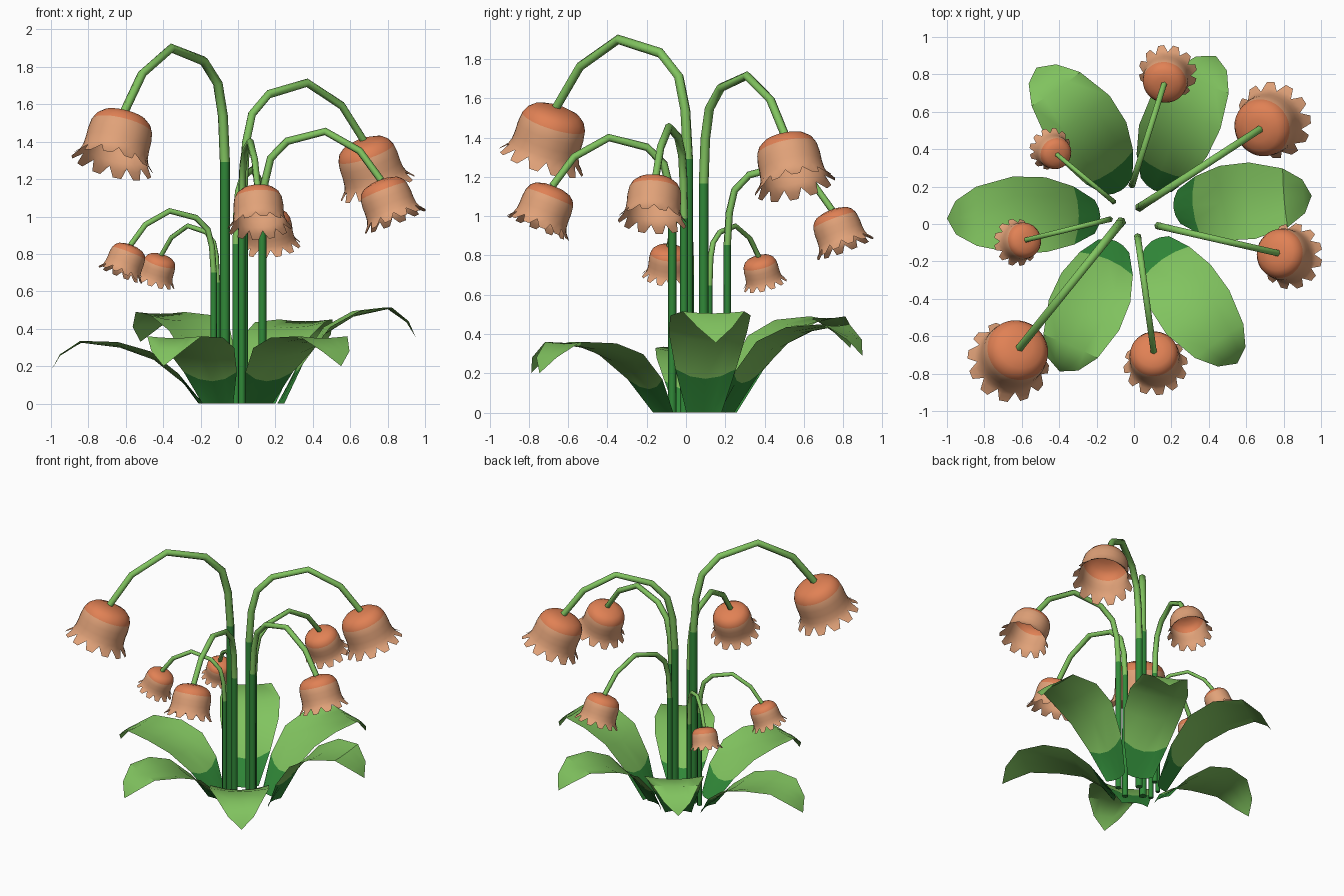
import bpy, bmesh, math
from mathutils import Vector

if "Cube" in bpy.data.objects:
    bpy.data.objects.remove(bpy.data.objects["Cube"])


def material(name, rgb):
    m = bpy.data.materials.new(name)
    m.diffuse_color = (*rgb, 1)
    m.use_nodes = True
    m.node_tree.nodes["Principled BSDF"].inputs["Base Color"].default_value = m.diffuse_color
    return m


DARK = material("dark green", (0.03, 0.25, 0.04))
LIGHT = material("light green", (0.22, 0.55, 0.115))
ORANGE = material("orange", (0.75, 0.22, 0.09))
PEACH = material("peach", (0.75, 0.36, 0.19))


def grid_object(name, rows, mats, pick, closed=False, caps=False, angle=40):
    """Skin rows of points with quads; pick(row) gives the material index."""
    bm = bmesh.new()
    vs = [[bm.verts.new(p) for p in row] for row in rows]
    n = len(rows[0])
    for i in range(len(rows) - 1):
        for j in range(n if closed else n - 1):
            k = (j + 1) % n
            f = bm.faces.new((vs[i][j], vs[i][k], vs[i + 1][k], vs[i + 1][j]))
            f.material_index = pick(i)
    if caps:
        bm.faces.new(vs[0][::-1]).material_index = pick(0)
    bmesh.ops.remove_doubles(bm, verts=bm.verts, dist=1e-5)
    me = bpy.data.meshes.new(name)
    bm.to_mesh(me)
    bm.free()
    for m in mats:
        me.materials.append(m)
    ob = bpy.data.objects.new(name, me)
    bpy.context.collection.objects.link(ob)
    bpy.ops.object.select_all(action='DESELECT')
    ob.select_set(True)
    bpy.context.view_layer.objects.active = ob
    bpy.ops.object.shade_smooth_by_angle(angle=math.radians(angle))
    return ob


# Stems: upright, then an arch scaled by its reach (fraction of reach, drop below peak)
ARCH = [(0.02, 0.42), (0.07, 0.22), (0.21, 0.08), (0.53, 0), (0.82, 0.16), (1.0, 0.4)]


def stem(name, base, tip, peak):
    base, tip = Vector((*base, 0)), Vector((*tip, 0))
    d = tip - base
    reach = d.length
    out = d.normalized()
    side = Vector((-out.y, out.x, 0))
    pts = [base, base + Vector((0, 0, 0.68 * peak))]
    pts += [base + d * s + Vector((0, 0, peak - drop * reach)) for s, drop in ARCH]
    rows = []
    for i, p in enumerate(pts):
        t = (pts[min(i + 1, len(pts) - 1)] - pts[max(i - 1, 0)]).normalized()
        nrm = side.cross(t)
        r = (0.005 + 0.025 * reach) * (1.05 - 0.02 * i)
        rows.append([p + r * (math.cos(a) * nrm - math.sin(a) * side)
                     for a in (k * math.tau / 6 for k in range(6))])
    grid_object(name, rows, (DARK, LIGHT), lambda i: int(i > 0), True, True, 65)
    return pts[-1], out


# Bell flowers: one-walled bell with a flared toothed rim, tilted outward
BELL = [(0, 0), (0.065, 0.002), (0.12, 0.018), (0.15, 0.043), (0.167, 0.078),
        (0.174, 0.13), (0.174, 0.18), (0.178, 0.225)]
TEETH = 12


def flower(name, top, out, rim):
    k = rim / 0.215
    ax = (out * math.sin(0.38) - Vector((0, 0, math.cos(0.38)))).normalized()
    side = Vector((-out.y, out.x, 0))
    u = side.cross(ax)

    def pt(r, depth, a):
        return top + k * (ax * (depth + 0.004) - out * 0.012
                          + r * (math.cos(a) * u + math.sin(a) * side))

    angles = []
    for t in range(TEETH):
        angles += [(t + f) * math.tau / TEETH for f in (-0.2, 0.2, 0.5)]
    rows = [[pt(r, h, a) for a in angles] for r, h in BELL]
    rows.append([pt(0.183, 0.248, a) if j % 3 == 2 else pt(0.193, 0.265, a)
                 for j, a in enumerate(angles)])
    rows.append([pt(0.184, 0.25, a) if j % 3 == 2 else pt(0.224, 0.297, a)
                 for j, a in enumerate(angles)])
    grid_object(name, rows, (ORANGE, PEACH), lambda i: int(i > 3), True)


PLANTS = [  # base, tip, peak height, rim radius
    ((-0.07, 0.01), (-0.61, -0.66), 1.90, 0.215),
    ((0.03, 0.09), (0.67, 0.505), 1.715, 0.20),
    ((0.13, -0.01), (0.765, -0.155), 1.455, 0.17),
    ((0.02, -0.07), (0.105, -0.68), 1.40, 0.165),
    ((-0.01, 0.21), (0.16, 0.745), 1.255, 0.15),
    ((-0.11, 0.12), (-0.41, 0.37), 0.95, 0.11),
    ((-0.13, 0.025), (-0.575, -0.085), 1.03, 0.122),
]
for i, (b, t, peak, rim) in enumerate(PLANTS, 1):
    end, out = stem(f"stem_{i}", b, t, peak)
    flower(f"bell_flower_{i}", end, out, rim)

# Leaves: fraction of length, fraction of height, half width, drop, edge lift
RIB = [(0, 0, 0.09, 0, 0.0), (0.14, 0.34, 0.155, 0, 0.05), (0.33, 0.72, 0.2, 0, 0.045),
       (0.55, 0.92, 0.205, 0, 0.03), (0.8, 1, 0.158, 0, 0.01),
       (0.94, 1, 0.09, 0.06, -0.01), (1, 1, 0.0, 0.15, 0)]


def leaf(name, base, tip, height, bow=0):
    base, tip = Vector((*base, 0)), Vector((*tip, 0))
    d = tip - base
    out = d.normalized()
    side = Vector((-out.y, out.x, 0))
    rows = []
    for s, h, w, drop, lift in RIB:
        mid = base + d * s + side * bow * 4 * s * (1 - s)
        rows.append([mid + side * w * q - out * (0.03 * (1 - s) * (1 - q * q) - 0.02)
                     + Vector((0, 0, h * (height - 0.01) - drop + lift * q * q))
                     for q in (-1, -0.5, 0, 0.5, 1)])
    grid_object(name, rows, (DARK, LIGHT), lambda i: int(i > 0))


LEAVES = [
    ((0.22, 0.09), (0.93, 0.15), 0.515),
    ((-0.19, 0.04), (-0.98, 0.03), 0.335, -0.015),
    ((-0.07, 0.19), (-0.51, 0.82), 0.49, -0.03),
    ((0.11, 0.19), (0.43, 0.88), 0.45, 0.02),
    ((0.10, -0.10), (0.54, -0.73), 0.36, -0.015),
    ((-0.10, -0.10), (-0.39, -0.77), 0.36, 0),
]
for i, args in enumerate(LEAVES, 1):
    leaf(f"leaf_{i}", *args)
